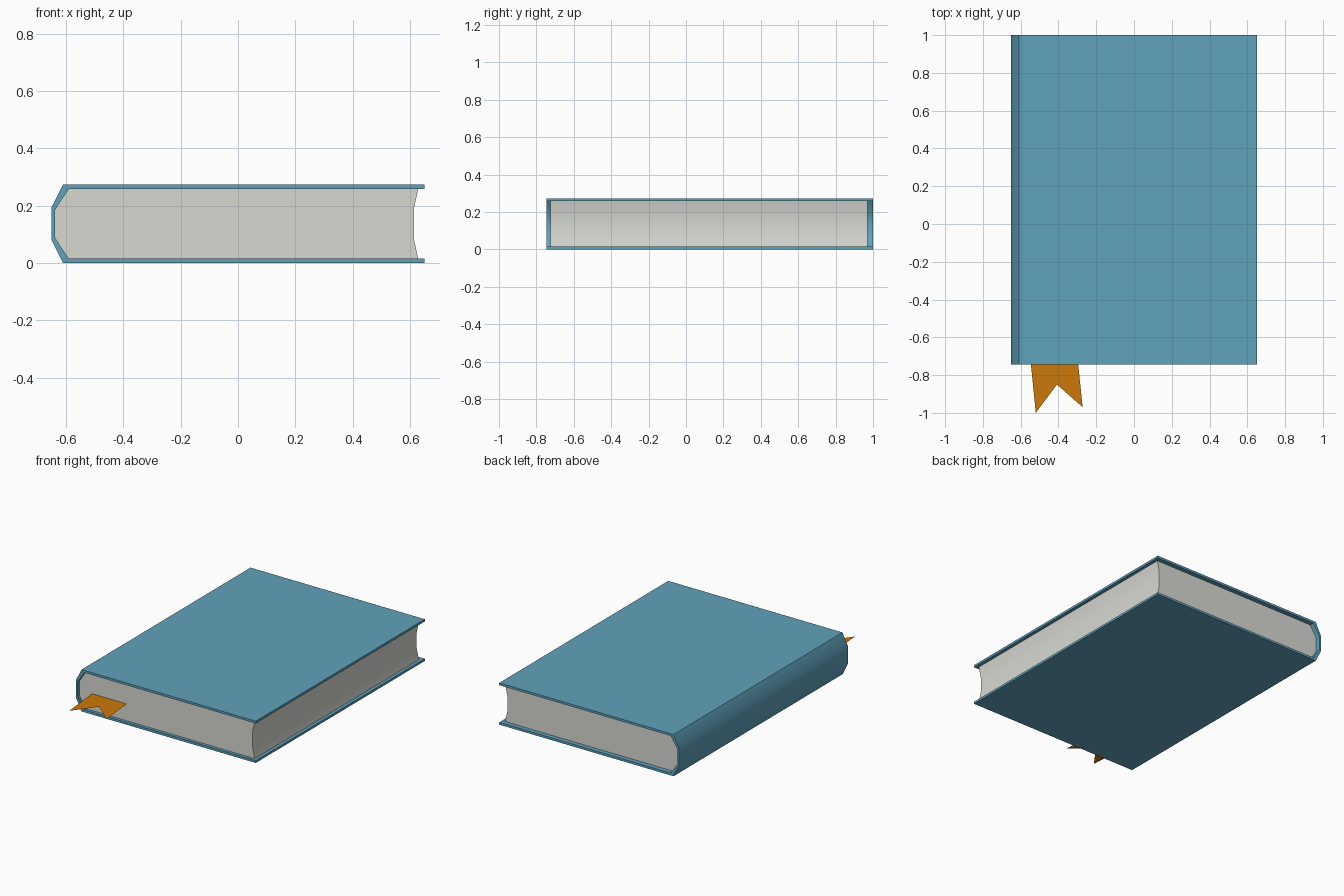
import bpy, bmesh, math
from mathutils import Vector

if "Cube" in bpy.data.objects:
    bpy.data.objects.remove(bpy.data.objects["Cube"])


def material(name, rgb):
    m = bpy.data.materials.new(name)
    m.diffuse_color = (*rgb, 1)
    m.use_nodes = True
    m.node_tree.nodes["Principled BSDF"].inputs["Base Color"].default_value = m.diffuse_color
    return m


blue = material("cover blue", (0.115, 0.36, 0.49))
paper = material("paper grey", (0.69, 0.69, 0.65))
orange = material("ribbon orange", (0.60, 0.19, 0.003))


def make(name, points, mat, extrude=0.0):
    """Fill an outline and optionally extrude it along +y."""
    bm = bmesh.new()
    face = bm.faces.new([bm.verts.new(p) for p in points])
    if extrude:
        out = bmesh.ops.extrude_face_region(bm, geom=[face], use_keep_orig=True)
        verts = [g for g in out["geom"] if isinstance(g, bmesh.types.BMVert)]
        bmesh.ops.translate(bm, verts=verts, vec=Vector((0, extrude, 0)))
        bmesh.ops.recalc_face_normals(bm, faces=bm.faces)
    me = bpy.data.meshes.new(name)
    bm.to_mesh(me)
    bm.free()
    me.materials.append(mat)
    me.shade_smooth()
    me.set_sharp_from_angle(angle=math.radians(40))
    ob = bpy.data.objects.new(name, me)
    bpy.context.collection.objects.link(ob)
    return ob


H = 0.273   # book thickness


def mirrored(half):
    """Complete a lower half profile with its reflection about mid height."""
    return half + [(x, H - z) for x, z in reversed(half)]


outer = mirrored([(0.65, 0), (-0.61, 0), (-0.65, 0.08)])
inner = mirrored([(0.65, 0.015), (-0.59, 0.015), (-0.638, 0.088)])

# Cover: two boards and a faceted spine as one C-shaped profile
make("cover", [(x, -0.745, z) for x, z in outer + inner[::-1]], blue, 1.745)

# Pages: fill the cover, with a hollow fore edge
pages = mirrored([(0.628, 0.015), (-0.59, 0.015), (-0.638, 0.088)])
pages += [(0.613, H - 0.085), (0.613, 0.085)]
make("pages", [(x, -0.725, z) for x, z in pages], paper, 1.695)

# Ribbon bookmark with a swallow-tail end
ribbon = [(-0.55, -0.70), (-0.52, -1.0), (-0.408, -0.85), (-0.272, -0.97), (-0.30, -0.70)]
make("bookmark", [(x, y, 0.125) for x, y in ribbon], orange)
